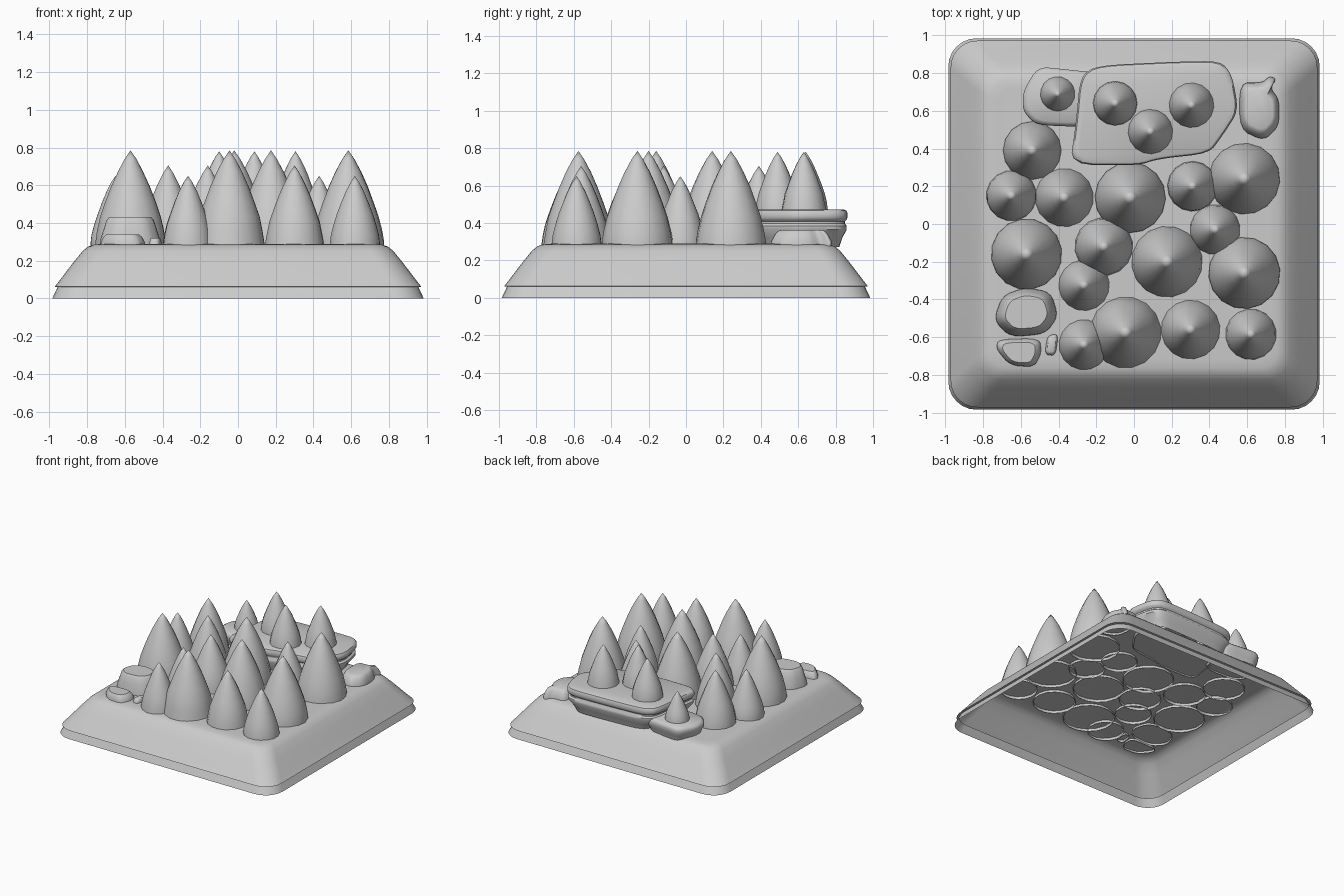
import bpy, bmesh, random
from math import sin, cos, pi, radians

if "Cube" in bpy.data.objects:
    bpy.data.objects.remove(bpy.data.objects["Cube"])

random.seed(4)


def loft(name, rings, cap=True, tip=None):
    """Skin a stack of equal-length rings, open below, closed by a cap or a tip."""
    bm = bmesh.new()
    rows = [[bm.verts.new(p) for p in ring] for ring in rings]
    n = len(rows[0])
    for a, b in zip(rows, rows[1:]):
        for i in range(n):
            j = (i + 1) % n
            bm.faces.new((a[i], a[j], b[j], b[i]))
    if tip:
        t = bm.verts.new(tip)
        for i in range(n):
            bm.faces.new((rows[-1][i], rows[-1][(i + 1) % n], t))
    elif cap:
        bm.faces.new(rows[-1])
    me = bpy.data.meshes.new(name)
    bm.to_mesh(me)
    bm.free()
    ob = bpy.data.objects.new(name, me)
    bpy.context.collection.objects.link(ob)
    return ob


def rounded_square(h, r, z, n=6):
    pts = []
    for k, (sx, sy) in enumerate([(1, 1), (-1, 1), (-1, -1), (1, -1)]):
        for i in range(n + 1):
            a = (k + i / n) * pi / 2
            pts.append((sx * (h - r) + r * cos(a), sy * (h - r) + r * sin(a), z))
    return pts


def soften(pts, times=2):
    """Cut the corners of an outline to round it."""
    for _ in range(times):
        out = []
        for i, p in enumerate(pts):
            q = pts[(i + 1) % len(pts)]
            out.append((p[0] * .8 + q[0] * .2, p[1] * .8 + q[1] * .2))
            out.append((p[0] * .2 + q[0] * .8, p[1] * .2 + q[1] * .8))
        pts = out
    return pts


def rock(name, outline, layers):
    """Rock from a plan outline (counter-clockwise) and (z, scale) layers."""
    pts = soften(outline)
    cx = (min(p[0] for p in pts) + max(p[0] for p in pts)) / 2
    cy = (min(p[1] for p in pts) + max(p[1] for p in pts)) / 2
    loft(name, [[(cx + (x - cx) * s, cy + (y - cy) * s, z) for x, y in pts]
                for z, s in layers])


# Hollow ground tile with skirt and sloping sides
base = [(.985, .15, 0), (.957, .14, .06), (.972, .14, .062), (.935, .14, .11),
        (.87, .13, .195), (.825, .12, .25), (.795, .11, .275),
        (.765, .10, .285), (.72, .08, .289)]
loft("ground_tile", [rounded_square(*b) for b in base])

# Trees: rounded cones
profile = [(1, 0), (.985, .08), (.94, .18), (.85, .32), (.71, .47),
           (.54, .63), (.36, .78), (.17, .91)]


def tree(x, y, r, z0, z1, n=16):
    turn = random.random() * pi
    rings = []
    for s, t in profile:
        w = r * s * random.uniform(.985, 1.01)
        rings.append([(x + w * cos(turn + 2 * pi * i / n),
                       y + w * sin(turn + 2 * pi * i / n),
                       z0 + (z1 - z0) * t) for i in range(n)])
    loft("tree", rings, tip=(x, y, z1))


large = [(-.02, .14), (.585, .24), (-.57, -.16), (.175, -.20), (.585, -.26), (-.045, -.575)]
medium = [(-.54, .39), (-.37, .14), (-.16, -.12), (.30, -.56)]
small = [(-.65, .15), (.31, .20), (.43, -.03), (-.265, -.325), (-.265, -.64), (.62, -.585)]
for spots, r, top in ((large, .191, .785), (medium, .157, .705), (small, .136, .65)):
    for x, y in spots:
        tree(x, y, r, .268, top)
for x, y in ((-.10, .64), (.087, .49), (.305, .63)):   # on the big slab
    tree(x, y, .12, .45, .78)
tree(-.405, .69, .093, .37, .61)                       # on the low slab

# Overhanging rock slabs at the back
rock("big_slab", [(-.34, .315), (.02, .31), (.13, .345), (.40, .375), (.47, .47),
                  (.555, .60), (.52, .79), (.46, .865), (.20, .86), (-.20, .84),
                  (-.285, .78), (-.31, .52)],
     [(.272, .84), (.32, .90), (.365, .985), (.385, .985), (.397, .95), (.408, .95),
      (.418, .985), (.43, 1), (.452, 1), (.466, .98), (.473, .93)])
rock("low_slab", [(-.52, .525), (-.28, .515), (-.18, .55), (-.18, .80), (-.36, .82),
                  (-.51, .835), (-.59, .70), (-.59, .60)],
     [(.272, .85), (.31, .92), (.335, .99), (.36, 1), (.375, .97), (.388, .86)])

# Loose boulders
rock("boulder_right", [(.56, .50), (.69, .44), (.77, .52), (.77, .66), (.725, .72),
                       (.755, .77), (.72, .785), (.68, .75), (.56, .75)],
     [(.272, 1), (.30, .99), (.335, .88), (.355, .78), (.362, .68)])
rock("boulder_front", [(-.66, -.60), (-.47, -.585), (-.40, -.49), (-.44, -.36),
                       (-.58, -.335), (-.70, -.38), (-.745, -.51)],
     [(.272, 1), (.31, .98), (.37, .86), (.415, .77), (.432, .68)])
rock("boulder_low", [(-.66, -.75), (-.53, -.76), (-.49, -.69), (-.495, -.605),
                     (-.72, -.61), (-.735, -.66)],
     [(.272, 1), (.30, .97), (.325, .86), (.34, .72)])
rock("pebble", [(-.475, -.695), (-.415, -.70), (-.40, -.58), (-.46, -.59)],
     [(.272, 1), (.30, .95), (.315, .82), (.32, .65)])

# Smooth shading with sharp creases
for ob in bpy.data.objects:
    ob.select_set(True)
bpy.context.view_layer.objects.active = bpy.data.objects["ground_tile"]
bpy.ops.object.shade_smooth_by_angle(angle=radians(40))
